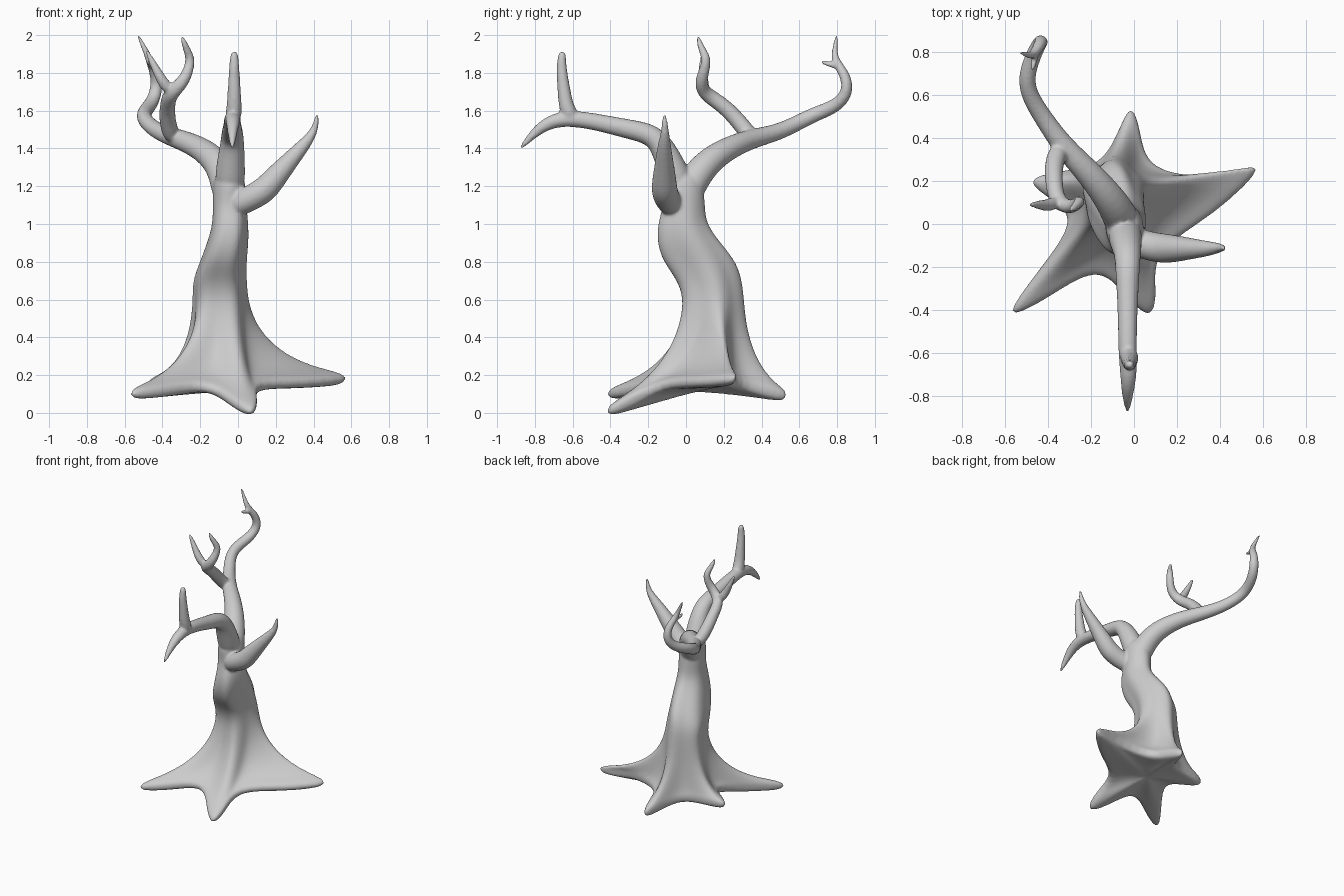
import bpy, bmesh, math
from mathutils import Vector

bm = bmesh.new()


def loft(rings):
    """Skin a list of equal-length point rings and close both ends."""
    vs = [[bm.verts.new(p) for p in r] for r in rings]
    n = len(vs[0])
    for a, b in zip(vs, vs[1:]):
        for i in range(n):
            j = (i + 1) % n
            bm.faces.new((a[i], a[j], b[j], b[i]))
    bm.faces.new(vs[0][::-1])
    bm.faces.new(vs[-1])


def limb(points, sides=8):
    """Tapered tube through (x, y, z, radius) points."""
    ps = [Vector(p[:3]) for p in points]
    rings = []
    ref = Vector((0.31, 0.17, 0.9))
    d0 = (ps[1] - ps[0]).normalized()
    u = d0.cross(ref if abs(d0.dot(ref)) < 0.8 else Vector((1, 0, 0))).normalized()
    for k, p in enumerate(ps):
        d = (ps[min(k + 1, len(ps) - 1)] - ps[max(k - 1, 0)]).normalized()
        u = (u - d * u.dot(d)).normalized()
        w = d.cross(u)
        r = points[k][3] * 1.14
        rings.append([p + (u * math.cos(t) + w * math.sin(t)) * r
                      for t in (2 * math.pi * i / sides for i in range(sides))])
    loft(rings)


# Ground outline: five roots, each as tip, side, valley, side
outline = [
    (.69, .33, .15), (.38, .205, .17), (.06, .25, .13), (.035, .43, .09),
    (-.01, .60, .04), (-.075, .42, .09), (-.16, .27, .13), (-.35, .25, .13),
    (-.54, .21, .12), (-.38, .11, .13), (-.27, .02, .14), (-.43, -.20, .09),
    (-.66, -.49, .06), (-.41, -.36, .08), (-.17, -.19, .13), (-.045, -.34, .03),
    (.085, -.475, -.05), (.115, -.34, .02), (.08, -.13, .13), (.38, .03, .13)]
N = len(outline)
angles = [math.radians(13 + 360 / N * i) for i in range(N)]

# Trunk sections: z, centre x, centre y, radius x, radius y, ridge depth
sections = [
    (.60, -.095, .14, .145, .16, .09), (.70, -.10, .12, .142, .17, .09),
    (.80, -.08, .065, .122, .195, .08), (.90, -.055, .01, .11, .17, .06),
    (1.0, -.04, -.025, .095, .13, .04), (1.1, -.045, -.01, .09, .11, .02),
    (1.2, -.045, -.02, .09, .115, 0), (1.28, -.05, -.02, .07, .095, 0)]


def section(z, cx, cy, rx, ry, ridge):
    ring = []
    for i, a in enumerate(angles):
        f = 1 + ridge * math.cos(2 * math.pi * i / 4)
        ring.append(Vector((cx + rx * f * math.cos(a), cy + ry * f * math.sin(a), z)))
    return ring


upper = [section(*s) for s in sections]

# Underside, then the flared roots as curves running from outline to trunk
mid = Vector((-.07, .08, .12))
ground = [Vector(p) for p in outline]
rings = [[mid.lerp(p, .4) for p in ground], [mid.lerp(p, .8) for p in ground],
         [mid.lerp(p, .97) for p in ground]]
for t in (1, .84, .66, .48, .3, .15):
    ring = []
    for i, (p0, g) in enumerate(zip(upper[0], ground)):
        p2 = g + Vector((0, 0, .055))
        c = p0.lerp(g, .14 if i == 0 else .08)
        c.z = .29 if i == 0 else .23
        ring.append(p0 * (1 - t) ** 2 + c * 2 * t * (1 - t) + p2 * t * t)
    rings.append(ring)
loft(rings + upper)

# Long back limb with hooked end
limb([(-.05, -.01, 1.12, .08), (-.065, .04, 1.24, .08), (-.12, .13, 1.345, .07),
      (-.22, .25, 1.415, .058), (-.33, .36, 1.455, .05), (-.42, .49, 1.485, .042),
      (-.49, .60, 1.54, .04), (-.505, .69, 1.585, .038), (-.465, .80, 1.625, .036),
      (-.43, .86, 1.70, .033), (-.435, .845, 1.79, .028), (-.465, .79, 1.86, .022),
      (-.49, .785, 1.92, .015), (-.535, .80, 2.01, .008)])
limb([(-.455, .81, 1.83, .016), (-.465, .765, 1.845, .015), (-.475, .71, 1.86, .010)])

# Twig rising from the back limb, with its fork
limb([(-.34, .36, 1.44, .045), (-.375, .29, 1.53, .043), (-.375, .20, 1.63, .04),
      (-.36, .095, 1.69, .039), (-.29, .075, 1.75, .033), (-.26, .10, 1.82, .027),
      (-.25, .11, 1.88, .024), (-.275, .08, 1.93, .019), (-.30, .06, 2.0, .010)])
limb([(-.36, .10, 1.70, .033), (-.41, .085, 1.77, .027), (-.445, .09, 1.84, .02),
      (-.49, .09, 1.93, .009)])

# Front limb with drooping tip and upright twig
limb([(-.045, -.02, 1.16, .08), (-.04, -.075, 1.30, .075), (-.03, -.13, 1.42, .062),
      (-.03, -.19, 1.48, .056), (-.03, -.32, 1.505, .049), (-.03, -.47, 1.54, .043),
      (-.03, -.60, 1.56, .042), (-.025, -.70, 1.55, .038), (-.03, -.79, 1.50, .028),
      (-.03, -.885, 1.39, .008)])
limb([(-.025, -.60, 1.55, .045), (-.02, -.635, 1.62, .039), (-.02, -.645, 1.70, .034),
      (-.02, -.66, 1.82, .027), (-.02, -.657, 1.89, .022), (-.02, -.655, 1.915, .014)])

# Thick right limb
limb([(-.04, -.06, 1.08, .06), (.05, -.10, 1.13, .066), (.14, -.115, 1.175, .068),
      (.20, -.115, 1.25, .06), (.27, -.115, 1.33, .047), (.35, -.115, 1.42, .034),
      (.41, -.11, 1.495, .019), (.42, -.115, 1.59, .010)])

# Fuse all shells into one smooth surface
bmesh.ops.recalc_face_normals(bm, faces=bm.faces)
mesh = bpy.data.meshes.new("bare_tree")
bm.to_mesh(mesh)
bm.free()
tree = bpy.data.objects.new("bare_tree", mesh)
bpy.context.collection.objects.link(tree)
sub = tree.modifiers.new("round", 'SUBSURF')
sub.levels = sub.render_levels = 2
rm = tree.modifiers.new("fuse", 'REMESH')
rm.mode = 'VOXEL'
rm.voxel_size = 0.009
rm.use_smooth_shade = True
sm = tree.modifiers.new("soften", 'SMOOTH')
sm.factor = 0.5
sm.iterations = 6
